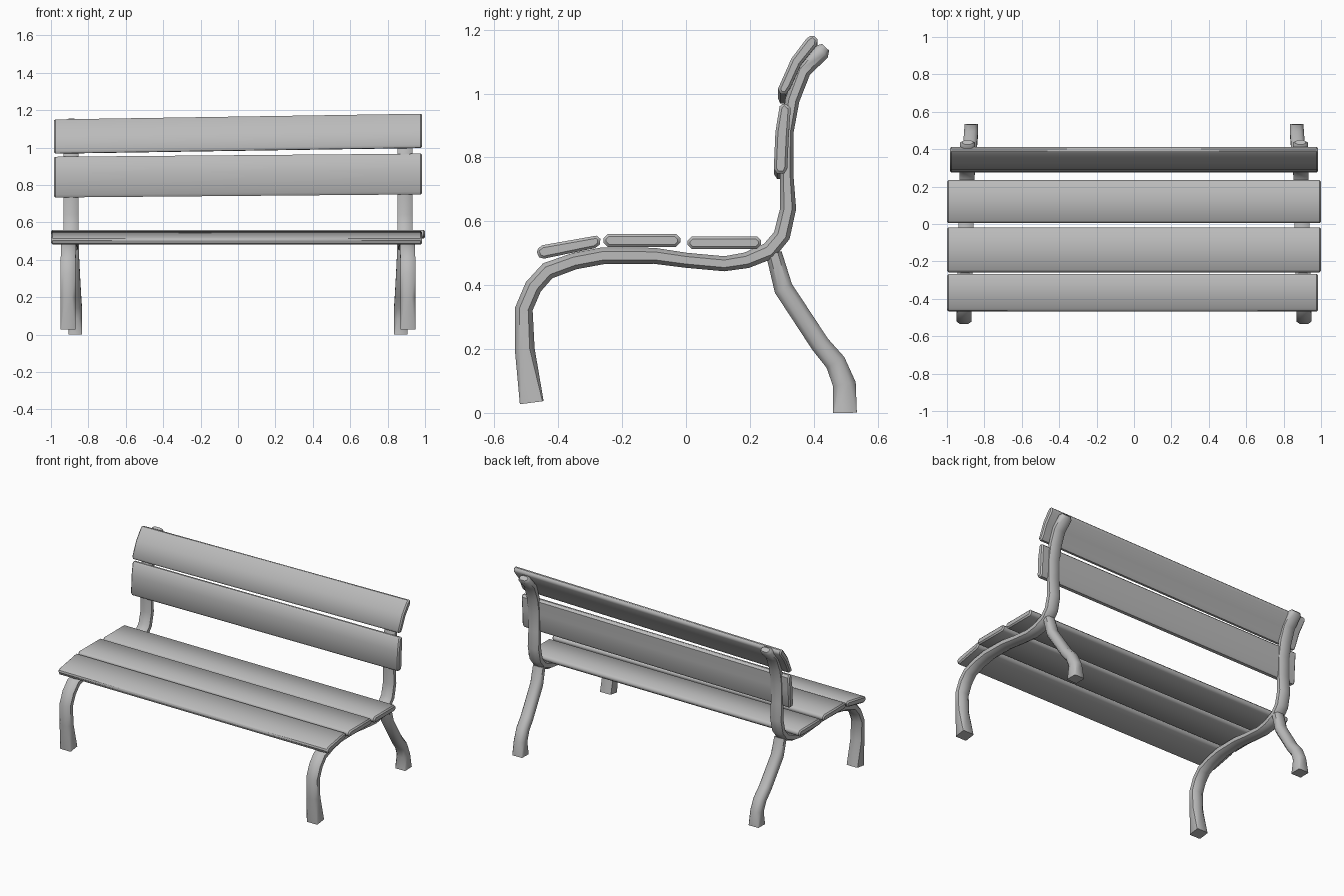
import bpy, bmesh
from mathutils import Vector

cube = bpy.data.objects.get("Cube")
if cube:
    bpy.data.objects.remove(cube, do_unlink=True)

grey = bpy.data.materials.new("plain grey")
grey.use_nodes = True
COLOUR = (0.5, 0.5, 0.5, 1)
grey.diffuse_color = COLOUR
grey.node_tree.nodes["Principled BSDF"].inputs["Base Color"].default_value = COLOUR


def loft(name, rings, smooth_angle, bevel=0):
    """Skin a list of equal closed rings and cap both ends."""
    bm = bmesh.new()
    loops = [[bm.verts.new(p) for p in ring] for ring in rings]
    for a, b in zip(loops, loops[1:]):
        for i in range(len(a)):
            j = (i + 1) % len(a)
            bm.faces.new((a[i], a[j], b[j], b[i]))
    bm.faces.new(loops[0][::-1])
    bm.faces.new(loops[-1])
    bmesh.ops.recalc_face_normals(bm, faces=bm.faces)
    mesh = bpy.data.meshes.new(name)
    bm.to_mesh(mesh)
    bm.free()
    mesh.materials.append(grey)
    obj = bpy.data.objects.new(name, mesh)
    bpy.context.collection.objects.link(obj)
    if bevel:
        mod = obj.modifiers.new("soft ends", "BEVEL")
        mod.width = bevel
        mod.segments = 1
        mod.limit_method = "ANGLE"
        mod.angle_limit = 1.2
    bpy.ops.object.select_all(action="DESELECT")
    bpy.context.view_layer.objects.active = obj
    obj.select_set(True)
    bpy.ops.object.shade_smooth_by_angle(angle=smooth_angle)
    return obj


def plank(name, profile, left, right, tilt=0):
    """Extrude a (y, z) profile along x; tilt raises the left end."""
    rings = [[(x, y, z + tilt * (x - 1)) for y, z in profile]
             for x in (right, left)]
    return loft(name, rings, 0.9, 0.008)


def bar(name, path, side, x_start, x_end, half):
    """Sweep a chamfered section along (y, z, thickness) points."""
    pts = [Vector((y, z)) for y, z, t in path]
    last = len(pts) - 1
    y0, y1 = path[0][0], path[-1][0]
    rings = []
    for i, (y, z, t) in enumerate(path):
        d = (pts[min(i + 1, last)] - pts[max(i - 1, 0)]).normalized()
        n = Vector((-d.y, d.x)) * t / 2
        x = x_start + (x_end - x_start) * (y - y0) / (y1 - y0)
        c = 0.9 if z < 0.05 else 0.5    # feet are nearly square
        h = half * (0.7 if t < 0.035 else 1)
        ring = []
        for u, v in ((1, c), (c, 1), (-c, 1), (-1, c),
                     (-1, -c), (-c, -1), (c, -1), (1, -c)):
            p = pts[i] + n * u
            ring.append((side * x + h * v, p.x, p.y))
        rings.append(ring)
    return loft(name, rings, 0.9)


# Iron frames: front leg, seat rail and back post in one sweep, plus rear leg
frame = [(-.483, .032, .075), (-.505, .2, .062), (-.508, .325, .056),
         (-.478, .395, .055), (-.433, .445, .055), (-.35, .475, .052),
         (-.26, .492, .053), (-.1, .492, .05), (0, .478, .047),
         (.12, .467, .047), (.19, .478, .05), (.26, .507, .055),
         (.3, .555, .053), (.32, .64, .05), (.315, .75, .042),
         (.317, .88, .04), (.333, .98, .045), (.367, 1.07, .048),
         (.425, 1.132, .053), (.437, 1.145, .03)]
rear_leg = [(.275, .5, .05), (.305, .39, .06), (.42, .215, .06),
            (.468, .158, .065), (.496, .09, .072), (.4975, 0, .075)]
for side, label in ((1, "left"), (-1, "right")):
    bar(label + "_frame", frame, side, .908, .89, .04)
    bar(label + "_rear_leg", rear_leg, side, .888, .87, .037)

# Seat planks
plank("front_seat_plank", [(-.47, .51), (-.46, .487), (-.445, .483), (-.285, .516),
      (-.27, .527), (-.268, .545), (-.28, .555), (-.45, .525)], .985, -1)
for name, y0, y1, z0, z1 in (("middle_seat_plank", -.258, -.018, .52, .56),
                             ("rear_seat_plank", .005, .235, .513, .553)):
    c = .013
    plank(name, [(y0 + c, z0), (y1 - c, z0), (y1, z0 + c), (y1, z1 - c),
                 (y1 - c, z1), (y0 + c, z1), (y0, z1 - c), (y0, z0 + c)], 1, -1)

# Backrest planks, slightly tilted
plank("lower_back_plank", [(.275, .765), (.285, .75), (.308, .75), (.317, .765),
      (.322, .87), (.328, .955), (.308, .973), (.293, .96), (.28, .88)],
      .985, -.985, .0085)
plank("upper_back_plank", [(.288, 1.015), (.295, 1.0), (.313, .998), (.328, 1.02),
      (.36, 1.09), (.41, 1.152), (.412, 1.17), (.396, 1.186), (.377, 1.172),
      (.33, 1.11)], .985, -.985, .0155)
